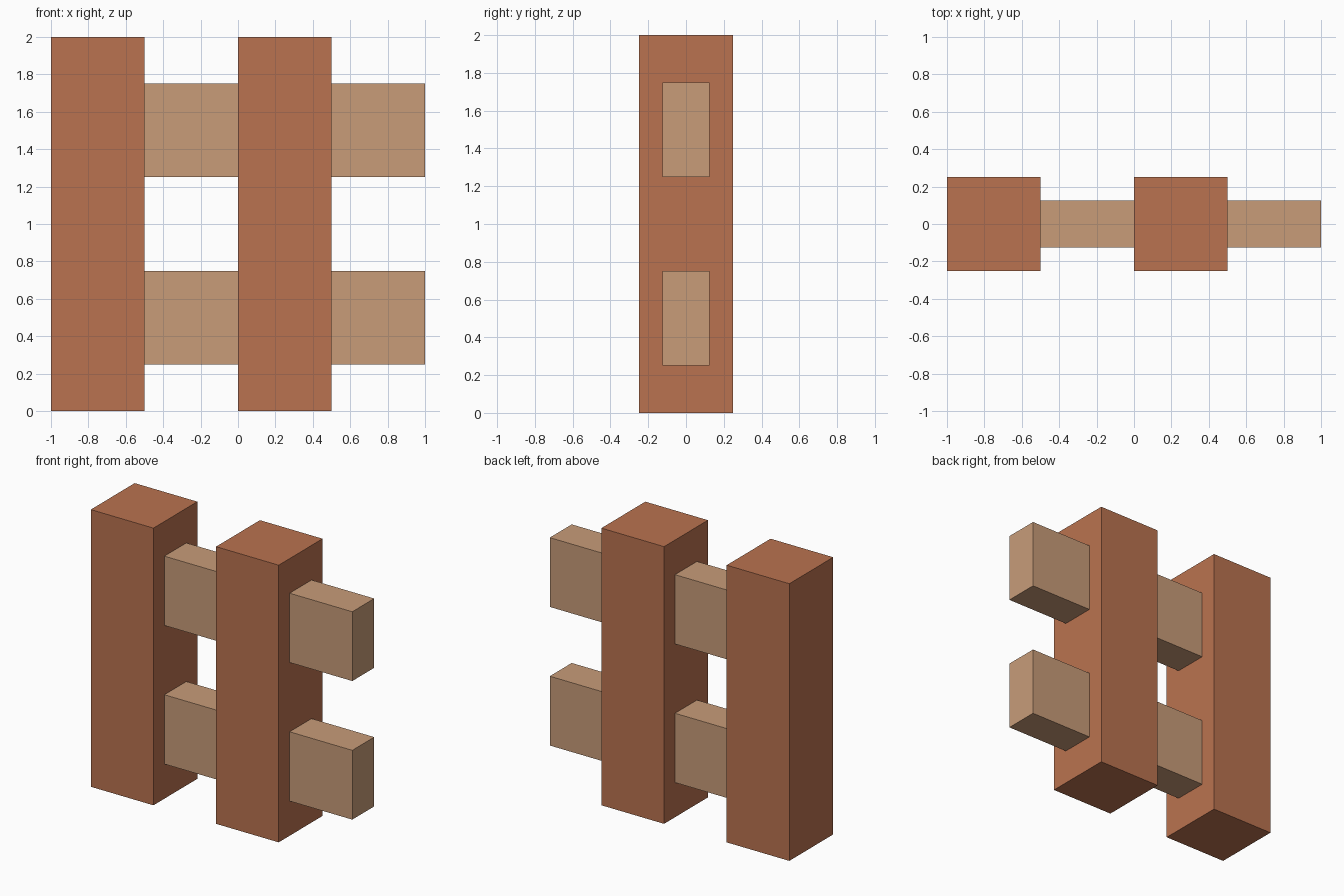
import bpy
import bmesh
from mathutils import Matrix, Vector

if "Cube" in bpy.data.objects:
    bpy.data.objects.remove(bpy.data.objects["Cube"])


def material(name, rgb):
    m = bpy.data.materials.new(name)
    m.diffuse_color = (*rgb, 1.0)
    m.use_nodes = True
    m.node_tree.nodes["Principled BSDF"].inputs["Base Color"].default_value = m.diffuse_color
    return m


def box(name, center, size, mat):
    bm = bmesh.new()
    bmesh.ops.create_cube(bm, size=1.0, matrix=Matrix.Diagonal((*size, 1.0)))
    mesh = bpy.data.meshes.new(name)
    bm.to_mesh(mesh)
    bm.free()
    mesh.materials.append(mat)
    obj = bpy.data.objects.new(name, mesh)
    obj.location = Vector(center)
    bpy.context.collection.objects.link(obj)
    return obj


post_wood = material("reddish brown wood", (0.491, 0.171, 0.080))
rail_wood = material("light tan wood", (0.578, 0.332, 0.191))

# Two square posts, each followed by a lower and an upper rail on its right
for side, x in (("left", -0.75), ("right", 0.25)):
    box(f"{side}_post", (x, 0, 1.0), (0.5, 0.5, 2.0), post_wood)
    for level, z in (("lower", 0.5), ("upper", 1.5)):
        box(f"{side}_{level}_rail", (x + 0.5, 0, z), (0.5, 0.25, 0.5), rail_wood)
